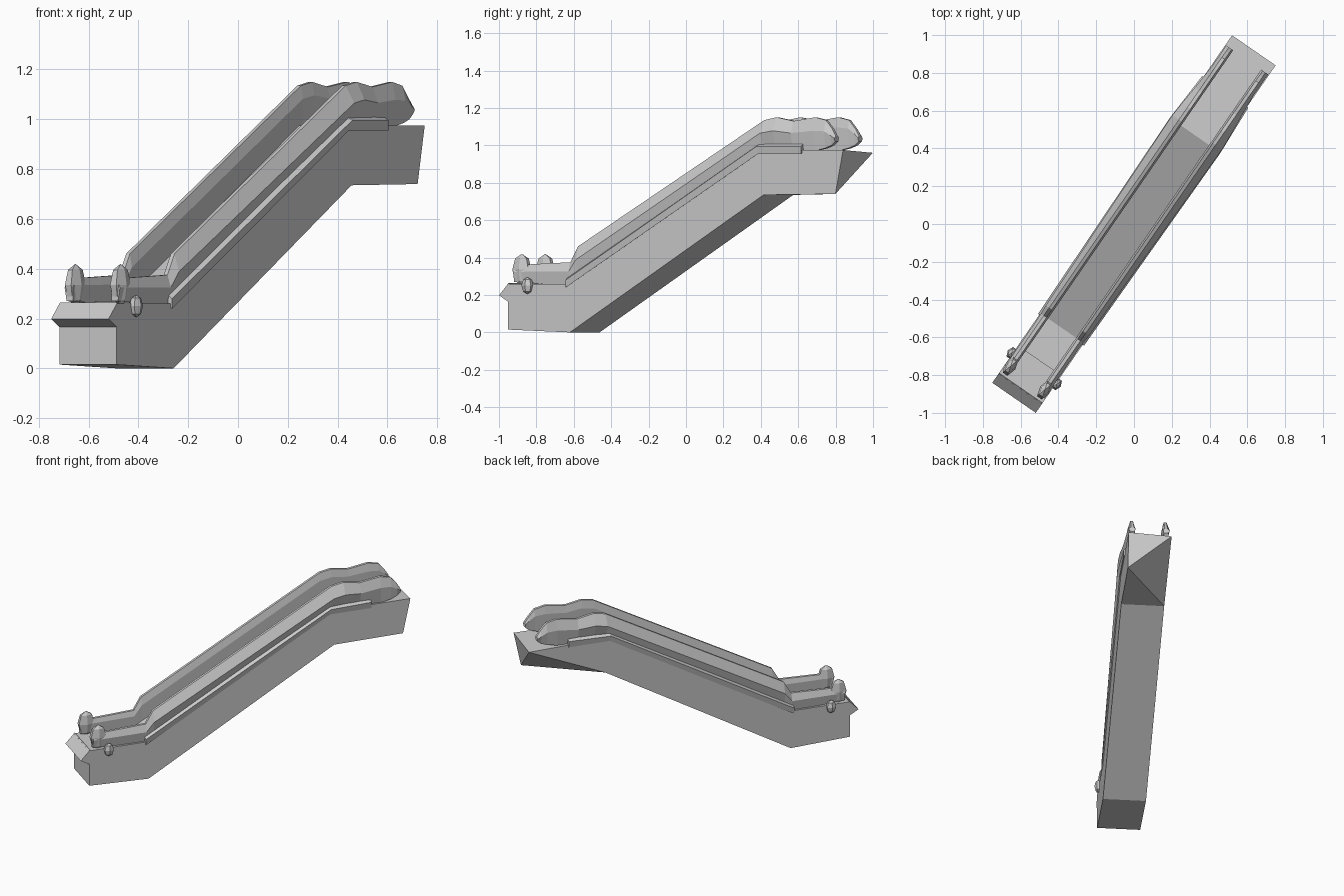
import bpy, bmesh, math
from mathutils import Vector

if "Cube" in bpy.data.objects:
    bpy.data.objects.remove(bpy.data.objects["Cube"])

# Local frame: s runs up the escalator, t to its right, z up
A = math.atan2(0.823, 0.568)
CA, SA = math.cos(A), math.sin(A)

def place(s, t, z):
    return Vector((CA * s + SA * t, SA * s - CA * t, z))

def finish(name, bm):
    bmesh.ops.remove_doubles(bm, verts=bm.verts, dist=1e-5)
    bmesh.ops.recalc_face_normals(bm, faces=bm.faces)
    me = bpy.data.meshes.new(name)
    bm.to_mesh(me)
    bm.free()
    ob = bpy.data.objects.new(name, me)
    bpy.context.collection.objects.link(ob)
    return ob

def loft(name, rings):
    """Closed cross-sections joined in order, capped at both ends."""
    bm = bmesh.new()
    vs = [[bm.verts.new(place(*p)) for p in r] for r in rings]
    n = len(rings[0])
    for a, b in zip(vs, vs[1:]):
        for i in range(n):
            j = (i + 1) % n
            bm.faces.new((a[i], a[j], b[j], b[i]))
    bm.faces.new(vs[0])
    bm.faces.new(vs[-1])
    return finish(name, bm)

def box_ring(s_low, z_low, s_top, z_top, w):
    return [(s_low, -w, z_low), (s_low, w, z_low), (s_top, w, z_top), (s_top, -w, z_top)]

# Truss body: lower landing, incline, upper landing
W = 0.14
loft("truss_body", [
    box_ring(-1.06, 0.015, -1.06, 0.26, W),
    box_ring(-0.658, 0.0, -0.68, 0.26, W),
    box_ring(0.60, 0.735, 0.57, 0.975, W)])

# Upper landing, whose left lower corner is cut away diagonally
bm = bmesh.new()
k = [bm.verts.new(place(*p)) for p in box_ring(0.60, 0.735, 0.57, 0.975, W)]
e = [bm.verts.new(place(*p)) for p in
     ((1.067, W, 0.74), (1.117, W, 0.975), (1.117, -W, 0.96))]
for f in ((k[0], k[1], e[0]), (k[1], k[2], e[1], e[0]), (k[2], k[3], e[2], e[1]),
          (k[3], k[0], e[2]), (k[0], e[0], e[2]), (e[0], e[1], e[2]), tuple(k)):
    bm.faces.new(f)
finish("upper_landing", bm)

# Wedge lip at the entrance
loft("entrance_lip", [[(-1.055, t, 0.265), (-1.118, t, 0.198), (-1.06, t, 0.165)]
                      for t in (-W, W)])

# Comb plate on the lower landing
loft("comb_plate", [[(s, -0.09, 0.255), (s, 0.09, 0.255), (s, 0.09, 0.268), (s, -0.09, 0.268)]
                    for s in (-0.88, -0.67)])

# Balustrades: (s, base z, top z, outward bulge)
path = [(-1.03, 0.27, 0.36, 0.0), (-0.67, 0.25, 0.375, 0.0), (-0.62, 0.28, 0.46, 0.005),
        (0.59, 0.96, 1.135, 0.025), (0.67, 0.97, 1.15, 0.02), (0.78, 0.97, 1.13, 0.01),
        (0.92, 0.97, 1.15, 0.0), (0.99, 0.985, 1.135, 0.0), (1.03, 1.0, 1.09, 0.0),
        (1.055, 1.02, 1.05, 0.0)]

def balustrade_ring(s, zb, zt, b, side):
    sec = [(0.095, 0.0), (0.09, 0.7), (0.10, 1.0), (0.118, 1.0), (0.135 + b, 0.6), (0.125, 0.0)]
    return [(s, side * t, zb + h * (zt - zb)) for t, h in sec]

def bead(name, s, t, z, rs, rt, rz):
    """Faceted bead stretched along the local axes."""
    bm = bmesh.new()
    bmesh.ops.create_uvsphere(bm, u_segments=6, v_segments=4, radius=1)
    for v in bm.verts:
        v.co = place(s + v.co.x * rs, t + v.co.y * rt, z + v.co.z * rz)
    return finish(name, bm)

for side, label in ((-1, "left"), (1, "right")):
    loft(label + "_balustrade", [balustrade_ring(*p, side) for p in path])
    # Handrail turn at the entrance and small rail inlets
    bead(label + "_newel", -0.99, side * 0.11, 0.335, 0.06, 0.03, 0.085)
    bead(label + "_rail_inlet", -0.93, side * 0.145, 0.25, 0.035, 0.025, 0.045)
    # Skirt trim along the incline
    loft(label + "_skirt", [[(s, side * 0.12, z), (s, side * 0.148, z - 0.01),
                             (s, side * (0.148 + b), z + 0.03), (s, side * 0.12, z + 0.05)]
                            for s, z, b in ((-0.68, 0.25, 0), (0.57, 0.965, 0.015),
                                            (0.85, 0.965, 0))])
